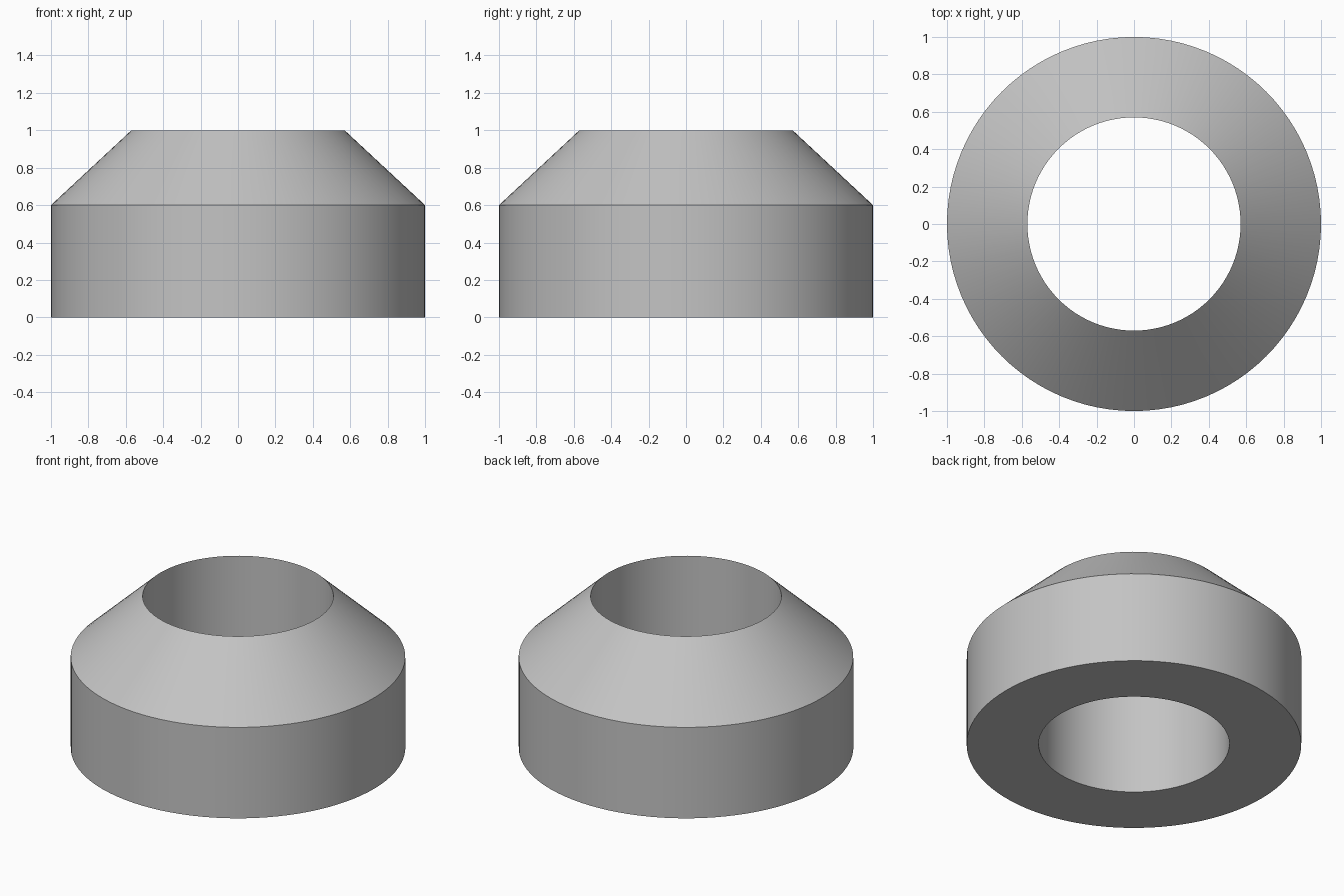
import bpy
import bmesh
from math import tau, radians

cube = bpy.data.objects.get("Cube")
if cube:
    bpy.data.objects.remove(cube, do_unlink=True)

SEGMENTS = 96

# Plain grey material
grey = bpy.data.materials.new("grey")
grey.use_nodes = True
colour = (0.55, 0.55, 0.55, 1)
grey.diffuse_color = colour
grey.node_tree.nodes["Principled BSDF"].inputs["Base Color"].default_value = colour

# Closed ring section: bore, flat base, upright wall, cone meeting the bore
section = [(0.57, 0), (1, 0), (1, 0.6), (0.57, 1)]

bm = bmesh.new()
verts = [bm.verts.new((r, 0, z)) for r, z in section]
edges = [bm.edges.new((verts[i - 1], v)) for i, v in enumerate(verts)]
bmesh.ops.spin(bm, geom=verts + edges, cent=(0, 0, 0), axis=(0, 0, 1),
               angle=tau, steps=SEGMENTS, use_merge=True)
bmesh.ops.remove_doubles(bm, verts=bm.verts, dist=0.0001)
bmesh.ops.recalc_face_normals(bm, faces=bm.faces)

mesh = bpy.data.meshes.new("tapered_ring")
bm.to_mesh(mesh)
bm.free()
mesh.materials.append(grey)
ring = bpy.data.objects.new("tapered_ring", mesh)
bpy.context.collection.objects.link(ring)

# Smooth round walls with crisp rims
bpy.ops.object.select_all(action="DESELECT")
ring.select_set(True)
bpy.context.view_layer.objects.active = ring
bpy.ops.object.shade_smooth_by_angle(angle=radians(30))
